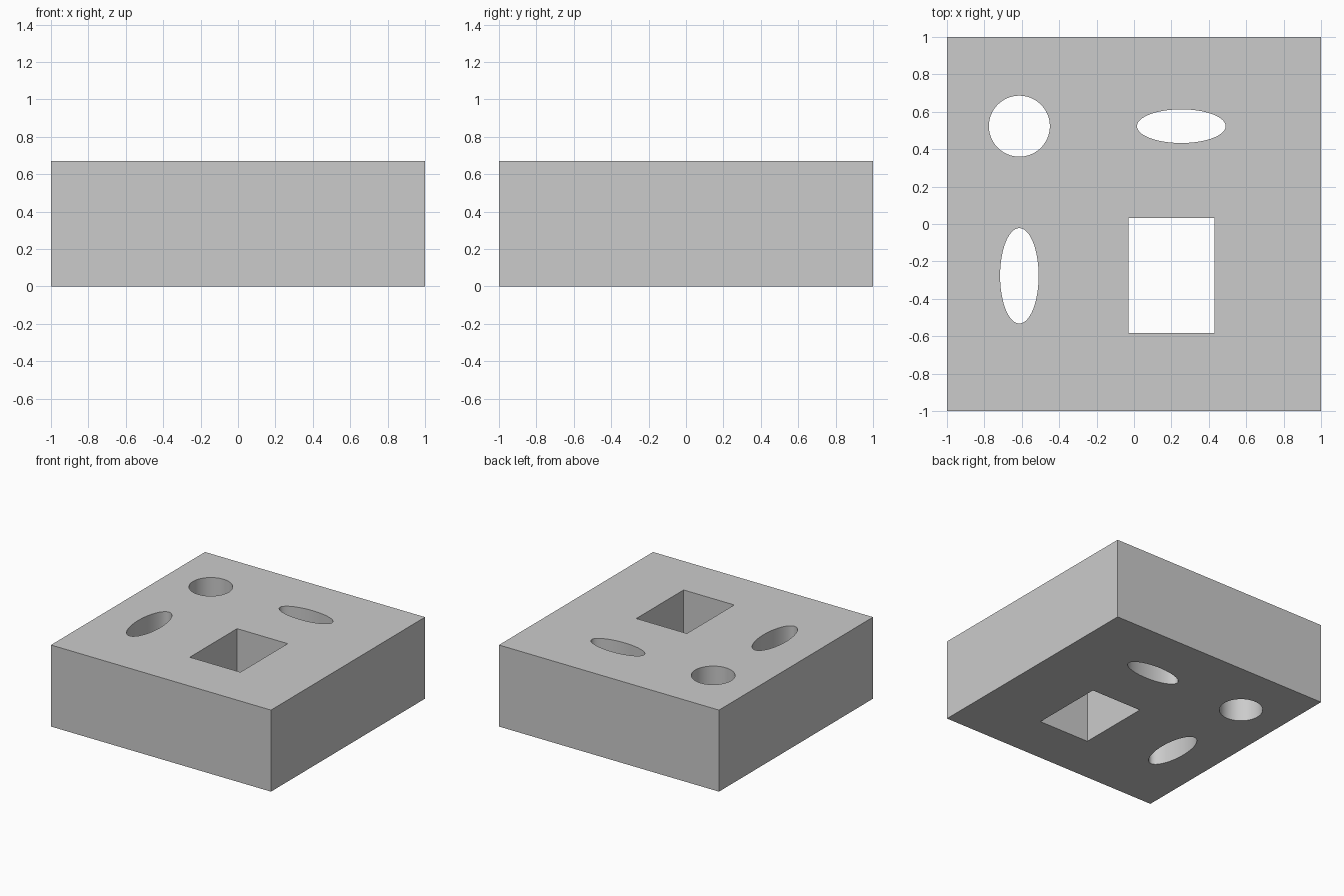
import bpy

if "Cube" in bpy.data.objects:
    bpy.data.objects.remove(bpy.data.objects["Cube"])

HEIGHT = 0.67

# Solid block standing on z = 0
bpy.ops.mesh.primitive_cube_add(size=2, location=(0, 0, HEIGHT / 2))
block = bpy.context.object
block.name = "block"
block.scale.z = HEIGHT / 2
bpy.ops.object.transform_apply(location=True, rotation=False, scale=True)


def cut_through(name, x, y, rx, ry, round_hole=True):
    """Cut a vertical through-hole with half sizes rx, ry."""
    loc = (x, y, HEIGHT / 2)
    if round_hole:
        bpy.ops.mesh.primitive_cylinder_add(vertices=96, radius=1, depth=2, location=loc)
    else:
        bpy.ops.mesh.primitive_cube_add(size=2, location=loc)
    cutter = bpy.context.object
    cutter.name = name
    cutter.hide_render = True
    cutter.scale = (rx, ry, HEIGHT)
    bpy.ops.object.transform_apply(location=True, rotation=False, scale=True)
    mod = block.modifiers.new(name, 'BOOLEAN')
    mod.operation = 'DIFFERENCE'
    mod.solver = 'EXACT'
    mod.object = cutter
    bpy.context.view_layer.objects.active = block
    bpy.ops.object.modifier_apply(modifier=mod.name)
    bpy.data.objects.remove(cutter, do_unlink=True)


# Four holes: circle, two ellipses, rectangle
cut_through("round_hole", -0.613, 0.523, 0.163, 0.163)
cut_through("wide_oval_hole", 0.253, 0.523, 0.237, 0.09)
cut_through("long_oval_hole", -0.613, -0.277, 0.103, 0.255)
cut_through("rectangular_hole", 0.2, -0.276, 0.23, 0.307, round_hole=False)

# Smooth hole walls, sharp rims
bpy.ops.object.select_all(action='DESELECT')
block.select_set(True)
bpy.context.view_layer.objects.active = block
bpy.ops.object.shade_smooth_by_angle()
